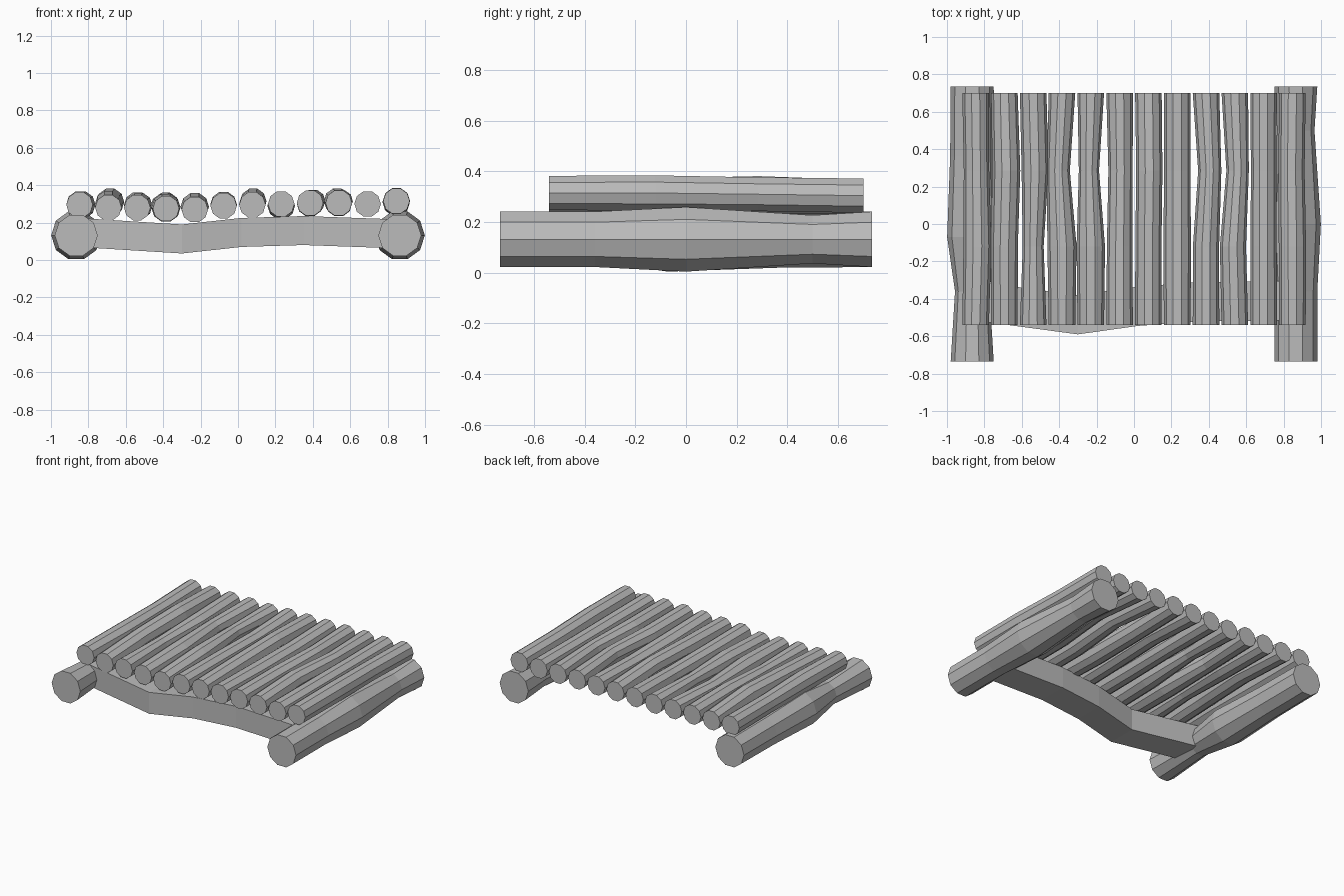
import bpy
import bmesh
from math import cos, sin, tau
from mathutils import Vector

cube = bpy.data.objects.get("Cube")
if cube:
    bpy.data.objects.remove(cube, do_unlink=True)

grey = bpy.data.materials.new("grey wood")
grey.use_nodes = True
colour = (0.5, 0.5, 0.5, 1)
grey.diffuse_color = colour
grey.node_tree.nodes["Principled BSDF"].inputs["Base Color"].default_value = colour


def loft(name, rings):
    """Skin a list of point rings and cap both ends."""
    bm = bmesh.new()
    loops = [[bm.verts.new(p) for p in ring] for ring in rings]
    for a, b in zip(loops, loops[1:]):
        for i in range(len(a)):
            j = (i + 1) % len(a)
            bm.faces.new((a[i], a[j], b[j], b[i]))
    bm.faces.new(loops[0])
    bm.faces.new(loops[-1])
    bmesh.ops.recalc_face_normals(bm, faces=bm.faces)
    mesh = bpy.data.meshes.new(name)
    bm.to_mesh(mesh)
    bm.free()
    mesh.materials.append(grey)
    obj = bpy.data.objects.new(name, mesh)
    bpy.context.collection.objects.link(obj)
    return obj


def log(name, stations, sides=10):
    """Log along y; each station is (x, y, z, radius)."""
    angles = [tau * i / sides for i in range(sides)]
    loft(name, [[Vector((x + r * cos(a), y, z + r * sin(a))) for a in angles]
                for x, y, z, r in stations])


# Two thick side logs, each with a knobbly profile of (y, radius)
side_profiles = {
    "right_side_log": (-0.865, [(-0.735, 0.115), (-0.36, 0.092), (-0.07, 0.134),
                                (0.36, 0.118), (0.735, 0.115)]),
    "left_side_log": (0.865, [(-0.735, 0.115), (-0.36, 0.115), (0, 0.134),
                              (0.5, 0.1), (0.735, 0.115)]),
}
for name, (x, profile) in side_profiles.items():
    log(name, [(x, y, 0.132, r) for y, r in profile])

# Front cross beam, a bent square timber: (x, front y, bottom z)
beam_path = [(-0.86, -0.515, 0.07), (-0.3, -0.59, 0.035), (0.02, -0.545, 0.07),
             (0.35, -0.52, 0.08), (0.86, -0.515, 0.062)]
depth, height = 0.21, 0.155
loft("cross_beam", [[(x, y, z), (x, y + depth, z),
                     (x, y + depth, z + height), (x, y, z + height)]
                    for x, y, z in beam_path])

# Deck logs in thousandths: front height, then (dx, dz, radius) at two knots
deck = [
    (295, (10, 0, 75), (5, 0, 68)),
    (280, (0, 20, 72), (10, 30, 75)),
    (280, (0, 10, 56), (10, 10, 72)),
    (275, (0, 5, 78), (-20, 15, 62)),
    (270, (0, 15, 76), (-10, 30, 54)),
    (290, (0, 0, 68), (5, 0, 65)),
    (295, (0, 10, 70), (5, 20, 70)),
    (300, (0, -10, 74), (0, -10, 70)),
    (305, (0, 0, 70), (20, 10, 62)),
    (305, (-10, 10, 70), (15, 10, 60)),
    (300, (0, 0, 70), (0, 0, 68)),
    (315, (0, 0, 73), (-5, -5, 70)),
]
for i, (z, *knots) in enumerate(deck):
    x = -0.847 + i * 0.154
    z /= 1000
    back_z = z + (0.3 - z) * 0.7
    stations = [(x, -0.54, z, 0.071)]
    for y, (dx, dz, r) in zip((-0.12, 0.285), knots):
        stations.append((x + dx / 1000, y, z + dz / 1000, r / 1000))
    stations.append((x, 0.7, back_z, 0.071))
    log(f"deck_log_{i + 1}", stations)
